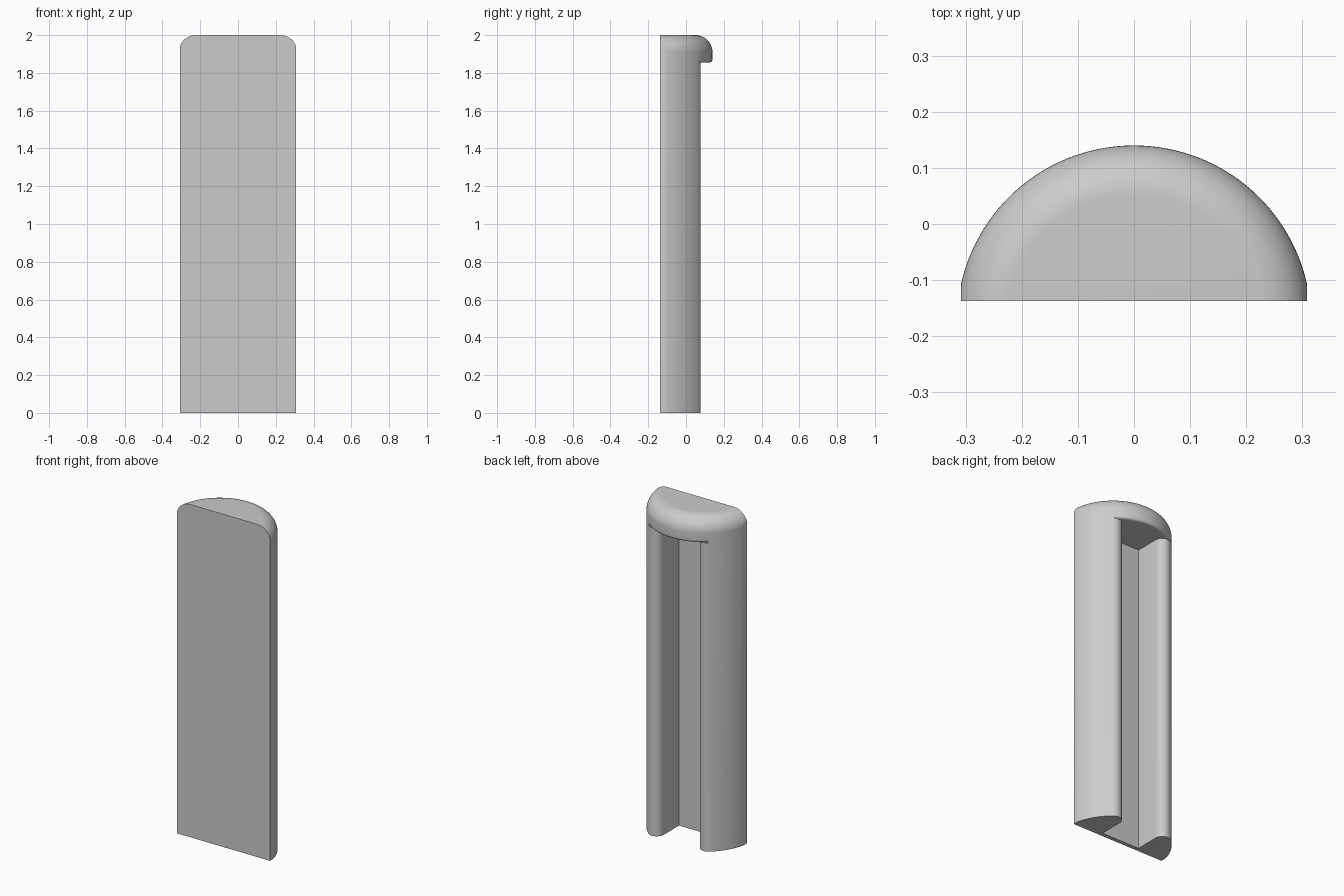
import bpy
import bmesh
from math import sin, cos, pi, radians, atan2, sqrt
from mathutils import Matrix

if "Cube" in bpy.data.objects:
    bpy.data.objects.remove(bpy.data.objects["Cube"])

RADIUS, AXIS_Y, HEIGHT = 0.316, -0.176, 2.0
HALF_WIDTH, FRONT_Y = 0.308, -0.137
TOP_ROUND = 0.09
SLOT_HALF, SLOT_BACK, SLOT_TOP = 0.126, -0.113, 1.855
MOUTH_ROUND, LIP_ROUND = 0.046, 0.015


def finish(bm, name):
    bmesh.ops.remove_doubles(bm, verts=bm.verts, dist=1e-6)
    bmesh.ops.recalc_face_normals(bm, faces=bm.faces)
    mesh = bpy.data.meshes.new(name)
    bm.to_mesh(mesh)
    bm.free()
    obj = bpy.data.objects.new(name, mesh)
    bpy.context.collection.objects.link(obj)
    return obj


def arc(cx, cy, r, start, end, steps):
    """Points along an arc, angles in radians."""
    angles = [start + (end - start) * i / steps for i in range(steps + 1)]
    return [(cx + r * cos(a), cy + r * sin(a)) for a in angles]


def prism(name, outline, z0, z1):
    bm = bmesh.new()
    face = bm.faces.new([bm.verts.new((x, y, z0)) for x, y in outline])
    out = bmesh.ops.extrude_face_region(bm, geom=[face])
    top = [v for v in out["geom"] if isinstance(v, bmesh.types.BMVert)]
    bmesh.ops.translate(bm, verts=top, vec=(0, 0, z1 - z0))
    return finish(bm, name)


def sweep(name, section, start, end, steps):
    """Turn a closed (radius, z) section about the vertical axis, capping both ends."""
    bm = bmesh.new()
    face = bm.faces.new([bm.verts.new((r, 0, z)) for r, z in section])
    bmesh.ops.rotate(bm, verts=bm.verts, matrix=Matrix.Rotation(start, 3, 'Z'))
    first = bm.faces.new([bm.verts.new(v.co) for v in face.verts])
    bmesh.ops.spin(bm, geom=[face], angle=end - start, steps=steps,
                   axis=(0, 0, 1), cent=(0, 0, 0))
    bmesh.ops.translate(bm, verts=bm.verts, vec=(0, AXIS_Y, 0))
    return finish(bm, name)


def apply_boolean(obj, cutter, operation):
    mod = obj.modifiers.new(operation.title(), 'BOOLEAN')
    mod.operation, mod.object, mod.solver = operation, cutter, 'EXACT'
    bpy.context.view_layer.objects.active = obj
    bpy.ops.object.modifier_apply(modifier=mod.name)
    bpy.data.objects.remove(cutter)


# Body: round column with a rounded top, cut to a half-round slab
def lathe(name, profile, steps):
    bm = bmesh.new()
    verts = [bm.verts.new((r, AXIS_Y, z)) for r, z in profile]
    edges = [bm.edges.new(pair) for pair in zip(verts, verts[1:])]
    bmesh.ops.spin(bm, geom=verts + edges, angle=2 * pi, steps=steps,
                   axis=(0, 0, 1), cent=(0, AXIS_Y, 0))
    return finish(bm, name)


shoulder = arc(RADIUS - TOP_ROUND, HEIGHT - TOP_ROUND, TOP_ROUND, 0, pi / 2, 14)
body = lathe("slotted_half_round_body",
             [(0, 0), (RADIUS, 0)] + shoulder + [(0, HEIGHT)], 128)
slab = [(-HALF_WIDTH, FRONT_Y), (HALF_WIDTH, FRONT_Y), (HALF_WIDTH, 1), (-HALF_WIDTH, 1)]
apply_boolean(body, prism("slab_cutter", slab, -1, 3), 'INTERSECT')

# Slot open at the back and the bottom, with rounded mouth edges
cx = SLOT_HALF + MOUTH_ROUND
cy = AXIS_Y + sqrt((RADIUS - MOUTH_ROUND) ** 2 - cx ** 2)
tangent = atan2(cy - AXIS_Y, cx)
right = [(SLOT_HALF, SLOT_BACK)] + arc(cx, cy, MOUTH_ROUND, pi, tangent, 14)
right += [(right[-1][0] + 0.02, right[-1][1] + 0.03), (0.2, 0.3)]
left = [(-x, y) for x, y in reversed(right)]
apply_boolean(body, prism("slot_cutter", right + left, -0.1, SLOT_TOP), 'DIFFERENCE')

# Small rounding along the lower edge of the lip over the slot
edge = arc(RADIUS - LIP_ROUND, SLOT_TOP + LIP_ROUND, LIP_ROUND, -pi / 2, 0, 6)
section = edge + [(RADIUS + 0.02, SLOT_TOP + LIP_ROUND), (RADIUS + 0.02, SLOT_TOP - 0.002),
                  (RADIUS - LIP_ROUND, SLOT_TOP - 0.002)]
apply_boolean(body, sweep("lip_cutter", section, tangent + radians(1),
                          pi - tangent - radians(1), 48), 'DIFFERENCE')

# Single grey material
grey = bpy.data.materials.new("light_grey")
grey.use_nodes = True
colour = (0.6, 0.6, 0.6, 1)
grey.diffuse_color = colour
grey.node_tree.nodes["Principled BSDF"].inputs["Base Color"].default_value = colour
body.data.materials.clear()
body.data.materials.append(grey)
for poly in body.data.polygons:
    poly.material_index = 0

bpy.ops.object.select_all(action='DESELECT')
body.select_set(True)
bpy.context.view_layer.objects.active = body
bpy.ops.object.shade_smooth_by_angle(angle=radians(30))
